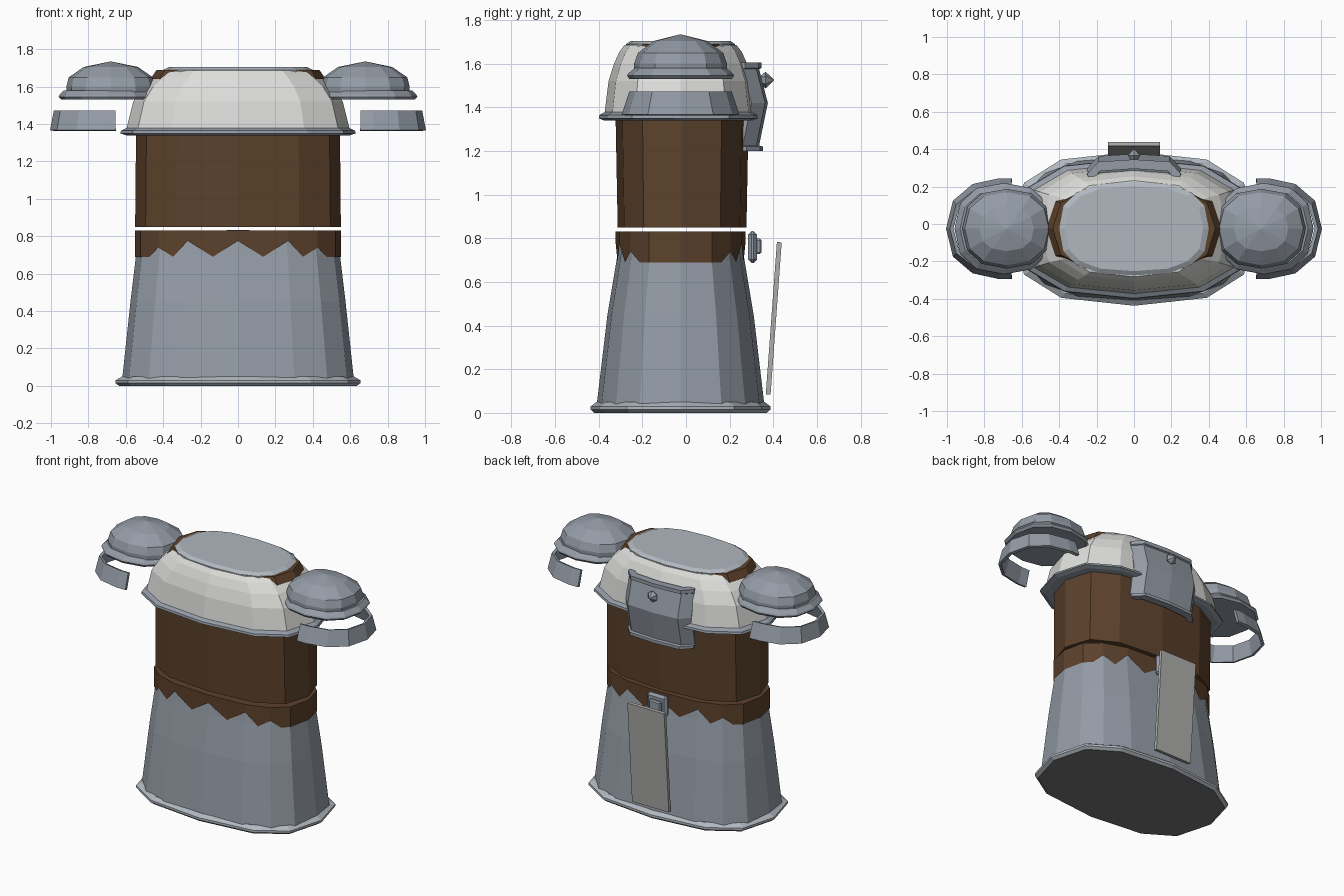
import bpy, bmesh, math
from mathutils import Matrix

cube = bpy.data.objects.get("Cube")
if cube:
    bpy.data.objects.remove(cube, do_unlink=True)

CY = -0.025  # depth centre of the body


def material(name, srgb):
    col = [((c + 0.055) / 1.055) ** 2.4 for c in srgb] + [1]
    m = bpy.data.materials.new(name)
    m.use_nodes = True
    m.diffuse_color = col
    m.node_tree.nodes["Principled BSDF"].inputs["Base Color"].default_value = col
    return m


STEEL = material("steel", (0.58, 0.61, 0.65))
BRIGHT = material("bright steel", (0.69, 0.72, 0.75))
BROWN = material("brown leather", (0.36, 0.255, 0.17))
WHITE = material("white cloth", (0.87, 0.87, 0.86))
GREY = material("grey cloth", (0.68, 0.68, 0.67))
DARK = material("dark underside", (0.46, 0.46, 0.47))


def finish(name, bm, mat):
    bmesh.ops.remove_doubles(bm, verts=bm.verts, dist=1e-4)
    bmesh.ops.recalc_face_normals(bm, faces=bm.faces)
    me = bpy.data.meshes.new(name)
    bm.to_mesh(me)
    bm.free()
    me.materials.append(mat)
    ob = bpy.data.objects.new(name, me)
    bpy.context.collection.objects.link(ob)
    return ob


def oval(n, power):
    """Unit rounded oval with n corners, starting at +x."""
    pts = []
    for i in range(n):
        c, s = math.cos(2 * math.pi * i / n), math.sin(2 * math.pi * i / n)
        pts.append((math.copysign(abs(c) ** power, c), math.copysign(abs(s) ** power, s)))
    return pts


def loft(name, rings, mat, n=12, power=0.75, cx=0, cy=CY):
    """Closed stack of oval rings (rx, ry, z)."""
    bm = bmesh.new()
    shape = oval(n, power)
    rows = [[bm.verts.new((cx + rx * x, cy + ry * y, z)) for x, y in shape]
            for rx, ry, z in rings]
    for a, b in zip(rows, rows[1:]):
        for i in range(n):
            j = (i + 1) % n
            bm.faces.new((a[i], a[j], b[j], b[i]))
    bm.faces.new(rows[0])
    if rings[-1][0] > 0:
        bm.faces.new(rows[-1])
    return finish(name, bm, mat)


def box(name, size, loc, mat, tilt=0, bevel=0):
    bm = bmesh.new()
    bmesh.ops.create_cube(bm, size=1, matrix=Matrix.Translation(loc)
                          @ Matrix.Rotation(tilt, 4, "X") @ Matrix.Diagonal((*size, 1)))
    if bevel:
        bmesh.ops.bevel(bm, geom=bm.edges[:], offset=bevel, segments=1, affect="EDGES")
    return finish(name, bm, mat)


# Skirt with its hem
loft("skirt", [(0.62, 0.385, 0.03), (0.575, 0.335, 0.45),
               (0.545, 0.293, 0.70), (0.53, 0.28, 0.80)], STEEL, 16)
hem = loft("skirt_hem", [(0.635, 0.395, 0), (0.655, 0.412, 0.015),
                         (0.655, 0.412, 0.03), (0.62, 0.385, 0.05)], BRIGHT)
hem.data.materials.append(DARK)
for f in hem.data.polygons:
    if f.normal.z < -0.95:
        f.material_index = 1

# Belt with a jagged lower edge on the front and back
bm = bmesh.new()
corners = oval(16, 0.75)
peaks = {0: 0.775, 1: 0.775, 2: 0.74}
low, high = [], []
for i, (x, y) in enumerate(corners):
    nx, ny = corners[(i + 1) % 16]
    steps = min(abs(i - 4), abs(i - 12))
    for px, py, z in ((x, y, peaks.get(steps, 0.69)), ((x + nx) / 2, (y + ny) / 2, 0.69)):
        low.append(bm.verts.new((0.552 * px, CY + 0.297 * py, z)))
        high.append(bm.verts.new((0.552 * px, CY + 0.297 * py, 0.83)))
for i in range(32):
    j = (i + 1) % 32
    bm.faces.new((low[i], low[j], high[j], high[i]))
bm.faces.new(high)
finish("belt", bm, BROWN)

# Torso
loft("torso", [(0.55, 0.295, 0.85), (0.545, 0.305, 1.37)], BROWN, cy=-0.018)

# Shoulder cape, its rim, and the collar
loft("cape", [(0.60, 0.35, 1.36), (0.56, 0.33, 1.52), (0.505, 0.305, 1.60),
              (0.44, 0.28, 1.655), (0.40, 0.257, 1.685)], WHITE)
loft("cape_rim", [(0.60, 0.35, 1.34), (0.63, 0.375, 1.35), (0.625, 0.372, 1.365),
                  (0.595, 0.345, 1.38)], STEEL)
loft("collar", [(0.468, 0.245, 1.64), (0.435, 0.235, 1.69)], BROWN)
loft("neck_lid", [(0.40, 0.25, 1.67), (0.40, 0.25, 1.69), (0.37, 0.227, 1.705)],
     BRIGHT, 16)

# Layered shoulder guards
for side, s in (("left", 1), ("right", -1)):
    loft(side + "_shoulder_cap", [(0.235, 0.212, 1.57), (0.238, 0.213, 1.60),
         (0.225, 0.195, 1.65), (0.145, 0.12, 1.705), (0, 0, 1.735)],
         STEEL, 12, 0.85, s * 0.68)
    loft(side + "_shoulder_collar", [(0.25, 0.235, 1.53), (0.265, 0.245, 1.545),
         (0.26, 0.24, 1.555), (0.235, 0.21, 1.58)], STEEL, 12, 0.85, s * 0.695)
    # Lower band, open towards the body
    bm = bmesh.new()
    arc = [(c, d) for c, d in oval(12, 0.85) if c > 0.01]
    arc = sorted(arc, key=lambda p: p[1])
    arc = [(-0.12, -1)] + [(0.1, -1)] + arc + [(0.1, 1)] + [(-0.12, 1)]
    rows = [[bm.verts.new((s * (0.69 + rx * x), CY + ry * y, z)) for x, y in arc]
            for rx, ry, z in ((0.305, 0.26, 1.365), (0.285, 0.225, 1.47))]
    for i in range(len(arc) - 1):
        bm.faces.new((rows[0][i], rows[0][i + 1], rows[1][i + 1], rows[1][i]))
    band = finish(side + "_shoulder_band", bm, STEEL)
    mod = band.modifiers.new("thickness", "SOLIDIFY")
    mod.thickness = 0.02
    mod.offset = 0

# Curved plate on the upper back
bm = bmesh.new()
section = ((-0.25, -0.075), (-0.19, -0.012), (0, 0), (0.19, -0.012), (0.25, -0.075))
levels = ((1.20, 0.352), (1.22, 0.352), (1.225, 0.335), (1.42, 0.375),
          (1.575, 0.335), (1.58, 0.345), (1.605, 0.345))
outer = [[bm.verts.new((x, y + d, z)) for x, d in section] for z, y in levels]
inner = [[bm.verts.new((x * 0.95, y + d - 0.05, z)) for x, d in section] for z, y in levels]
for grid in (outer, inner):
    for a, b in zip(grid, grid[1:]):
        for i in range(4):
            bm.faces.new((a[i], a[i + 1], b[i + 1], b[i]))
for r in (0, -1):
    for i in range(4):
        bm.faces.new((outer[r][i], outer[r][i + 1], inner[r][i + 1], inner[r][i]))
for c in (0, -1):
    for k in range(len(levels) - 1):
        bm.faces.new((outer[k][c], outer[k + 1][c], inner[k + 1][c], inner[k][c]))
finish("back_plate", bm, STEEL)

# Stud on the back plate
bm = bmesh.new()
for r1, r2, depth, y in ((0.015, 0.038, 0.03, 0.35), (0.038, 0, 0.04, 0.385)):
    bmesh.ops.create_cone(bm, segments=6, radius1=r1, radius2=r2, depth=depth, cap_ends=True,
                          matrix=Matrix.Translation((0, y, 1.525))
                          @ Matrix.Rotation(-math.pi / 2, 4, "X"))
finish("back_stud", bm, STEEL)

# Buckle and hanging cloth strip on the lower back
box("buckle_base", (0.15, 0.04, 0.145), (0, 0.305, 0.76), STEEL, bevel=0.015)
box("buckle_knob", (0.09, 0.03, 0.07), (0, 0.332, 0.763), STEEL, bevel=0.008)
box("hanging_strip", (0.28, 0.022, 0.70), (0, 0.402, 0.433), GREY, tilt=-0.073)
